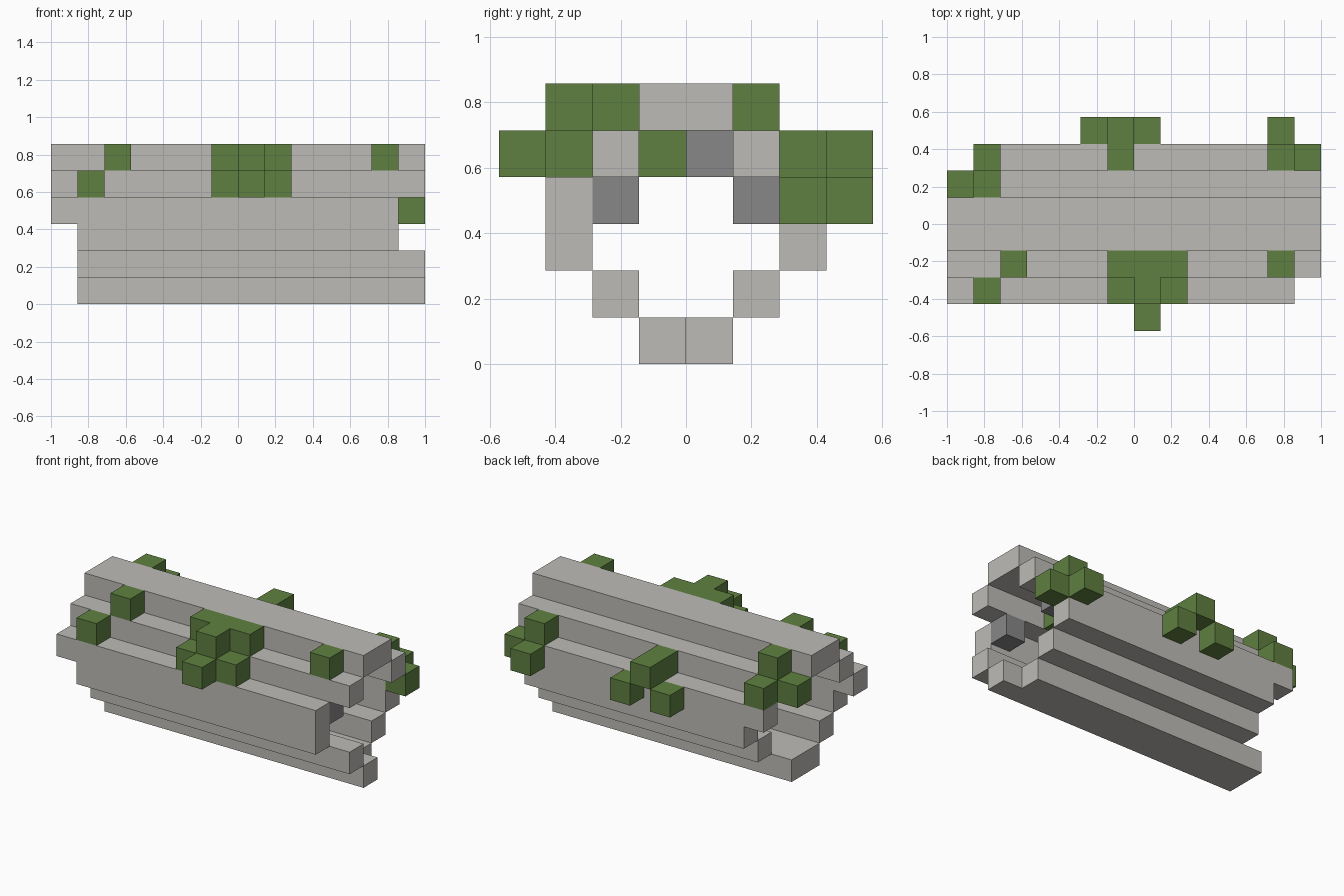
import bpy
import bmesh
from mathutils import Matrix, Vector

if "Cube" in bpy.data.objects:
    bpy.data.objects.remove(bpy.data.objects["Cube"], do_unlink=True)

CELL = 1 / 7                       # one block
ORIGIN = Vector((-1, -4 * CELL, 0))


def material(name, rgb):
    mat = bpy.data.materials.new(name)
    mat.use_nodes = True
    color = (*rgb, 1)
    mat.diffuse_color = color
    bsdf = mat.node_tree.nodes["Principled BSDF"]
    bsdf.inputs["Base Color"].default_value = color
    bsdf.inputs["Roughness"].default_value = 0.9
    return mat


bark = material("pale grey bark", (0.51, 0.50, 0.47))
heart = material("dark grey wood", (0.246, 0.242, 0.242))
moss = material("moss green", (0.114, 0.216, 0.051))


def blocks(name, mat, boxes):
    """Boxes are (first corner, size), both counted in blocks."""
    bm = bmesh.new()
    for corner, size in boxes:
        size = Vector(size)
        centre = ORIGIN + (Vector(corner) + size / 2) * CELL
        bmesh.ops.create_cube(
            bm, size=1,
            matrix=Matrix.Translation(centre) @ Matrix.Diagonal((*(size * CELL), 1)))
    mesh = bpy.data.meshes.new(name)
    bm.to_mesh(mesh)
    bm.free()
    mesh.materials.append(mat)
    obj = bpy.data.objects.new(name, mesh)
    bpy.context.scene.collection.objects.link(obj)


def beam(name, start, end, y, z, width=1):
    blocks(name, bark, [((start, y, z), (end - start, width, 1))])


def cubes(name, mat, cells):
    blocks(name, mat, [(cell, (1, 1, 1)) for cell in cells])


# Hollow log: ring of long beams with ragged ends
beam("top_beam", 0, 14, 3, 5, width=2)
beam("front_shoulder", 0, 14, 2, 4)
beam("front_wall_upper", 0, 13, 1, 3)
beam("front_wall_lower", 1, 13, 1, 2)
beam("front_haunch", 1, 14, 2, 1)
beam("bottom_front", 1, 14, 3, 0)
beam("bottom_back", 1, 13, 4, 0)
beam("back_haunch", 2, 13, 5, 1)
beam("back_wall_lower", 2, 13, 6, 2)
beam("back_wall_upper", 1, 13, 6, 3)
beam("back_shoulder", 1, 14, 5, 4)

# Knots inside the hollow
cubes("inner_knots", heart, [(12, 2, 3), (6, 5, 3), (11, 4, 4)])

# Moss clumps
cubes("front_moss", moss, [(6, 2, 5), (7, 2, 5), (8, 2, 5), (7, 1, 5),
                           (6, 1, 4), (7, 1, 4), (8, 1, 4), (7, 0, 4)])
cubes("front_end_moss", moss, [(2, 2, 5), (1, 1, 4), (12, 2, 5)])
cubes("back_moss", moss, [(6, 6, 4), (6, 7, 4), (5, 7, 3), (7, 7, 3)])
cubes("back_left_moss", moss, [(12, 6, 4), (12, 7, 3), (13, 6, 3)])
cubes("back_right_moss", moss, [(1, 5, 5), (1, 6, 4), (0, 5, 4)])
cubes("inner_moss", moss, [(10, 3, 4)])
